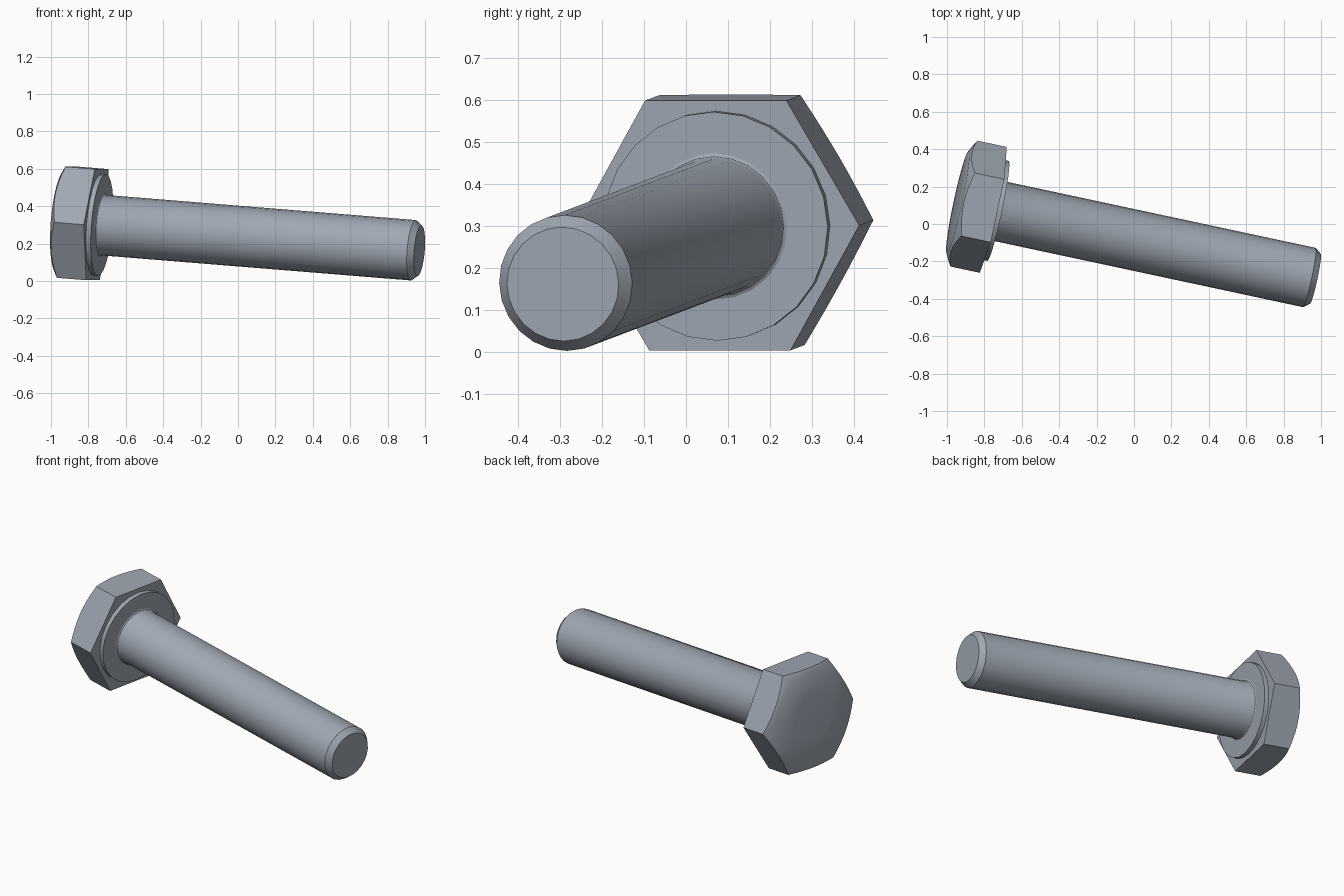
import bpy, bmesh, math
from mathutils import Matrix, Vector

cube = bpy.data.objects.get("Cube")
if cube:
    bpy.data.objects.remove(cube, do_unlink=True)

steel = bpy.data.materials.new("blue_grey_steel")
steel.use_nodes = True
colour = (0.35, 0.39, 0.45, 1)
steel.diffuse_color = colour
steel.node_tree.nodes["Principled BSDF"].inputs["Base Color"].default_value = colour

# Bolt frame: local z runs along the shaft, origin at the tip
axis = Vector((1, -0.214, -0.081)).normalized()
side = Vector((0, 0, 1)).cross(axis).normalized()
up = axis.cross(side)
frame = Matrix.Translation((0.97, -0.293, 0.162)) @ Matrix((side, up, axis)).transposed().to_4x4()


def build(name, rings, angle):
    """Skin a stack of point rings and close both ends with fans."""
    bm = bmesh.new()
    loops = [[bm.verts.new(p) for p in ring] for ring in rings]
    n = len(loops[0])
    for a, b in zip(loops, loops[1:]):
        for i in range(n):
            j = (i + 1) % n
            bm.faces.new((a[i], a[j], b[j], b[i]))
    for loop in (loops[0], loops[-1]):
        centre = bm.verts.new(sum((v.co for v in loop), Vector()) / n)
        for i in range(n):
            bm.faces.new((loop[i], loop[(i + 1) % n], centre))
    bmesh.ops.recalc_face_normals(bm, faces=bm.faces)
    mesh = bpy.data.meshes.new(name)
    bm.to_mesh(mesh)
    bm.free()
    mesh.materials.append(steel)
    obj = bpy.data.objects.new(name, mesh)
    bpy.context.collection.objects.link(obj)
    obj.matrix_world = frame
    bpy.ops.object.select_all(action="DESELECT")
    obj.select_set(True)
    bpy.context.view_layer.objects.active = obj
    bpy.ops.object.shade_smooth_by_angle(angle=math.radians(angle))
    return obj


def circle(r, z, n=24):
    return [Vector((r * math.cos(math.tau * i / n), r * math.sin(math.tau * i / n), z))
            for i in range(n)]


# Shaft with a small root fillet and a chamfered tip
SHAFT = 0.162
build("shaft", [circle(r, z) for r, z in (
    (SHAFT + 0.014, -1.742), (SHAFT + 0.005, -1.737), (SHAFT, -1.727),
    (SHAFT, -0.033), (0.136, 0))], 33)

# Round bearing face under the head
UNDER, BEARING = -1.767, -1.741
build("bearing_collar", [circle(0.273, UNDER - 0.01), circle(0.273, BEARING)], 33)

# Hexagonal head, with a conical chamfer that scallops its rear edges
FLAT = 0.298
CORNER = FLAT / math.cos(math.pi / 6)
STEPS = 8


def hexagon(height):
    points = []
    for k in range(6):
        for i in range(STEPS):
            t = (i / STEPS - 0.5) * math.pi / 3
            a = (k + 0.5) * math.pi / 3 + t
            r = FLAT / math.cos(t)
            points.append(Vector((r * math.cos(a), r * math.sin(a), height(r))))
    return points


REAR = -1.928
build("hex_head", [
    hexagon(lambda r: UNDER),
    hexagon(lambda r: REAR - 0.54 * (CORNER - r)),
    circle(0.28, REAR - 0.034, 6 * STEPS),
    circle(0.14, REAR - 0.038, 6 * STEPS),
    circle(0.02, REAR - 0.040, 6 * STEPS)], 40)
